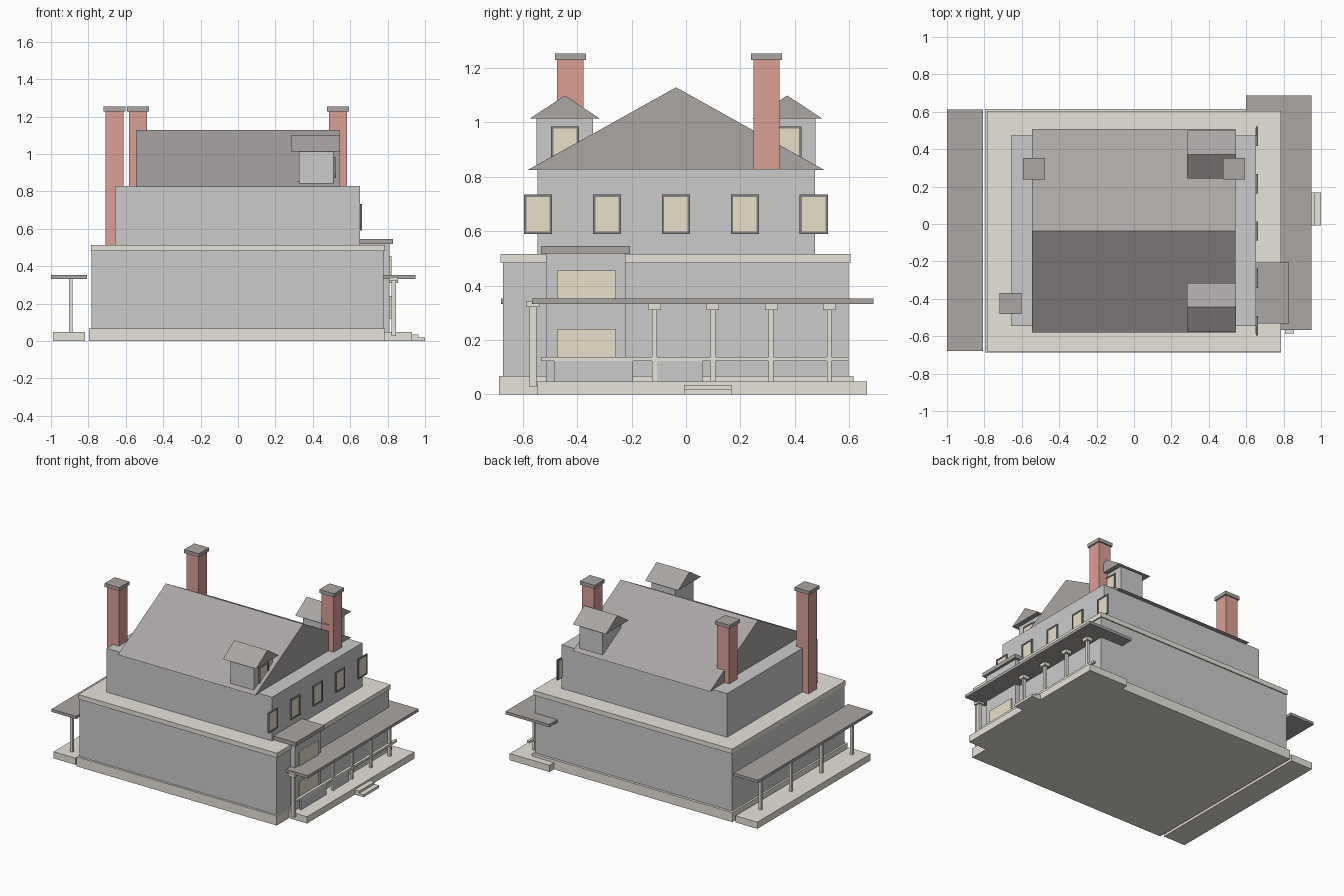
import bpy, bmesh

if "Cube" in bpy.data.objects:
    bpy.data.objects.remove(bpy.data.objects["Cube"])


def material(name, rgb):
    m = bpy.data.materials.new(name)
    m.diffuse_color = (*rgb, 1)
    m.use_nodes = True
    m.node_tree.nodes["Principled BSDF"].inputs["Base Color"].default_value = m.diffuse_color
    return m


STONE = material("pale_stone", (0.79, 0.77, 0.69))
WALL = material("wall_grey", (0.73, 0.73, 0.72))
UPPER = material("upper_grey", (0.63, 0.63, 0.60))
SLATE = material("slate", (0.40, 0.38, 0.37))
BRICK = material("brick", (0.71, 0.35, 0.30))
GLASS = material("warm_glass", (0.82, 0.74, 0.58))
FRAME = material("dark_frame", (0.23, 0.23, 0.24))


def make(name, bm, mat):
    bmesh.ops.recalc_face_normals(bm, faces=bm.faces)
    me = bpy.data.meshes.new(name)
    bm.to_mesh(me)
    bm.free()
    me.materials.append(mat)
    ob = bpy.data.objects.new(name, me)
    bpy.context.collection.objects.link(ob)
    return ob


def extrude_x(name, profile, x0, x1, mat):
    """Solid from a (y, z) profile extruded along x."""
    bm = bmesh.new()
    face = bm.faces.new([bm.verts.new((x0, y, z)) for y, z in profile])
    ext = bmesh.ops.extrude_face_region(bm, geom=[face])
    verts = [v for v in ext["geom"] if isinstance(v, bmesh.types.BMVert)]
    bmesh.ops.translate(bm, verts=verts, vec=(x1 - x0, 0, 0))
    return make(name, bm, mat)


def box(name, x, y, z, mat):
    prof = [(y[0], z[0]), (y[1], z[0]), (y[1], z[1]), (y[0], z[1])]
    return extrude_x(name, prof, x[0], x[1], mat)


def gable(name, x, y, z, mat):
    prof = [(y[0], z[0]), (y[1], z[0]), ((y[0] + y[1]) / 2, z[1])]
    return extrude_x(name, prof, x[0], x[1], mat)


def around(c, half):
    return (c - half, c + half)


def window(name, x, y, z):
    """Framed window on a wall facing +x, centred at y, z."""
    w, h, t = 0.0515, 0.072, 0.009
    for side, s in (("left", -1), ("right", 1)):
        box(f"{name}_frame_{side}", (x, x + 0.010),
            around(y + s * (w - t / 2), t / 2), around(z, h), FRAME)
    for side, s in (("bottom", -1), ("top", 1)):
        box(f"{name}_frame_{side}", (x, x + 0.010),
            around(y, w - t), around(z + s * (h - t / 2), t / 2), FRAME)
    box(f"{name}_pane", (x - 0.004, x + 0.006), around(y, w - t), around(z, h - t), GLASS)


def column(name, x, y, z0, z1, half=0.009, cap=0.023):
    """Square column with a capital."""
    box(f"{name}_shaft", around(x, half), around(y, half), (z0, z1 - 0.02), STONE)
    box(f"{name}_capital", around(x, cap), around(y, cap), (z1 - 0.022, z1), STONE)


# Main storeys
box("foundation", (-0.797, 0.787), (-0.687, 0.615), (0, 0.068), STONE)
box("ground_floor", (-0.783, 0.777), (-0.672, 0.597), (0.068, 0.482), WALL)
box("cornice", (-0.787, 0.785), (-0.682, 0.605), (0.482, 0.515), STONE)
box("upper_floor", (-0.657, 0.652), (-0.546, 0.474), (0.515, 0.828), UPPER)
gable("main_roof", (-0.545, 0.542), (-0.58, 0.507), (0.825, 1.128), SLATE)

# Upper windows on the right side
for i in range(5):
    window(f"upper_window_{i}", 0.652, -0.544 + 0.2533 * i, 0.662)

# Dormers
for i, y in enumerate((-0.445, 0.372)):
    box(f"dormer_{i}_body", (0.326, 0.510), around(y, 0.104), (0.842, 1.018), WALL)
    gable(f"dormer_{i}_roof", (0.283, 0.545), around(y, 0.129), (1.013, 1.098), SLATE)
    window(f"dormer_{i}_window", 0.510, y, 0.913)

# Chimneys
for i, (x, y, z) in enumerate(((-0.535, 0.296, 0.828), (0.535, 0.296, 0.828),
                               (-0.660, -0.425, 0.515))):
    box(f"chimney_{i}_shaft", around(x, 0.048), around(y, 0.048), (z, 1.23), BRICK)
    box(f"chimney_{i}_cap", around(x, 0.058), around(y, 0.057), (1.228, 1.253), SLATE)

# Right porch
box("right_porch_deck", (0.615, 0.93), (-0.548, 0.665), (0, 0.048), STONE)
box("right_porch_roof", (0.60, 0.948), (-0.566, 0.688), (0.333, 0.353), SLATE)
box("upper_step", (0.93, 0.965), (-0.007, 0.168), (0, 0.035), STONE)
box("lower_step", (0.93, 1.0), (-0.007, 0.168), (0, 0.018), STONE)
for i in range(4):
    column(f"right_porch_column_{i}", 0.832, -0.115 + 0.2137 * i, 0.048, 0.333)
column("corner_column", 0.832, -0.562, 0.028, 0.343, 0.012, 0.024)
box("porch_rail", (0.822, 0.842), (-0.532, 0.597), (0.123, 0.138), STONE)
for i, y in enumerate(((-0.485, -0.195), (-0.115, 0.06))):
    box(f"porch_panel_{i}", (0.825, 0.838), y, (0.048, 0.124), WALL)

# Bay window
box("bay_wall", (0.65, 0.811), (-0.515, -0.222), (0.048, 0.52), WALL)
box("bay_roof", (0.652, 0.83), (-0.532, -0.205), (0.518, 0.545), SLATE)
for i, z in enumerate(((0.122, 0.24), (0.335, 0.455))):
    box(f"bay_pane_{i}", (0.80, 0.82), (-0.474, -0.258), z, GLASS)

# Left porch
box("left_porch_deck", (-0.99, -0.817), (-0.672, 0.607), (0, 0.048), STONE)
box("left_porch_roof", (-1.0, -0.807), (-0.68, 0.613), (0.333, 0.353), SLATE)
for i in range(4):
    box(f"left_porch_column_{i}", around(-0.895, 0.009),
        around(-0.60 + 0.345 * i, 0.009), (0.048, 0.333), STONE)
